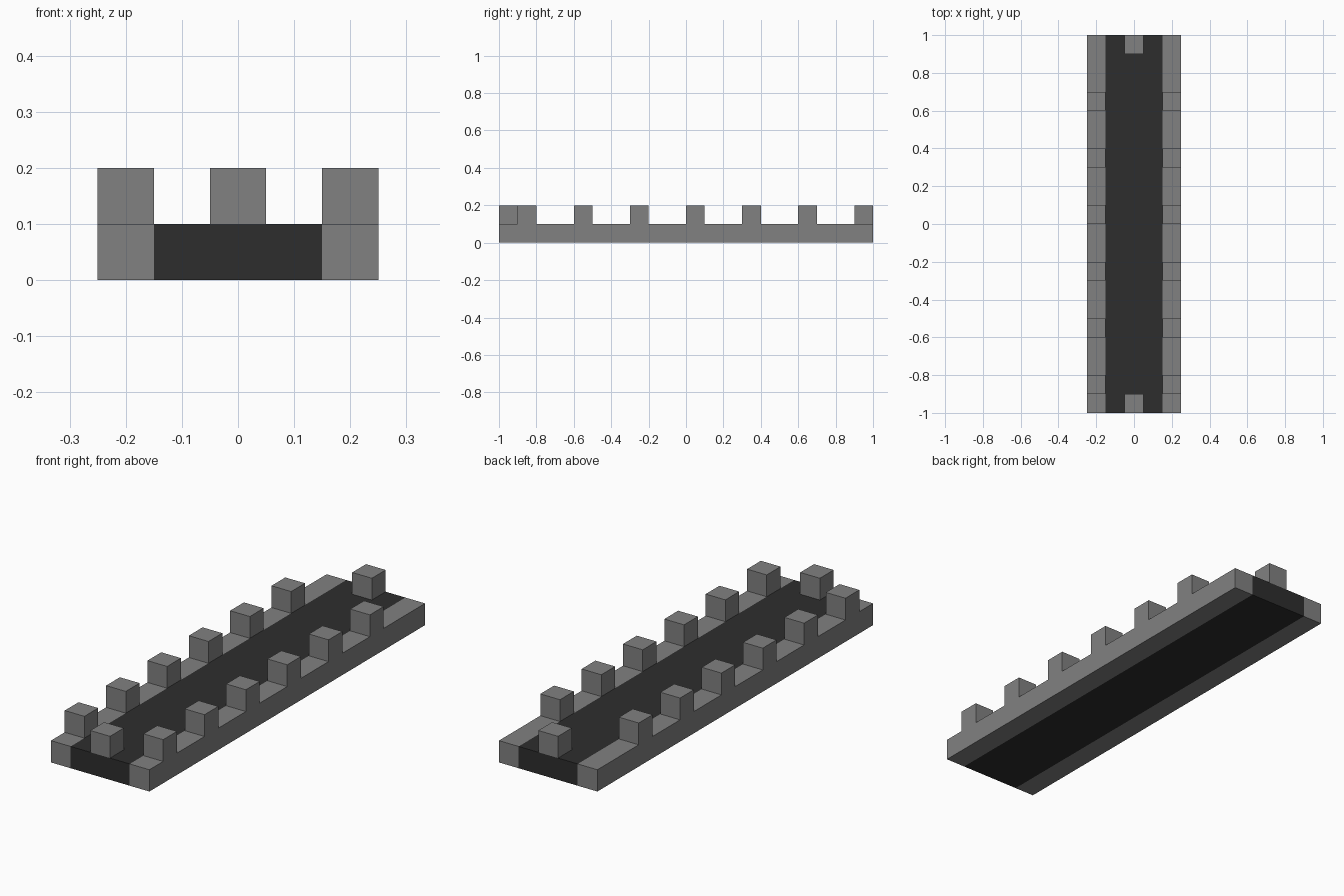
import bpy

old = bpy.data.objects.get("Cube")
if old:
    bpy.data.objects.remove(old, do_unlink=True)


def make_material(name, level):
    mat = bpy.data.materials.new(name)
    mat.use_nodes = True
    color = (level, level, level, 1)
    mat.diffuse_color = color
    mat.node_tree.nodes["Principled BSDF"].inputs["Base Color"].default_value = color
    return mat


def box(name, low, high, mat):
    center = [(a + b) / 2 for a, b in zip(low, high)]
    bpy.ops.mesh.primitive_cube_add(size=1, location=center)
    obj = bpy.context.object
    obj.name = name
    obj.scale = [b - a for a, b in zip(low, high)]
    bpy.ops.object.transform_apply(location=False, rotation=False, scale=True)
    obj.data.materials.append(mat)
    return obj


stone = make_material("stone grey", 0.22)
asphalt = make_material("dark asphalt", 0.027)

UNIT = 0.1
HALF_ROAD = 0.15

# Road deck
box("road_deck", (-HALF_ROAD, -1, 0), (HALF_ROAD, 1, UNIT), asphalt)

# Kerbs with a row of six blocks on each side
for side, x in (("right", -HALF_ROAD - UNIT), ("left", HALF_ROAD)):
    box(f"{side}_kerb", (x, -1, 0), (x + UNIT, 1, UNIT), stone)
    for i in range(6):
        y = -0.9 + 0.3 * i
        box(f"{side}_block_{i + 1}", (x, y, UNIT), (x + UNIT, y + UNIT, 2 * UNIT), stone)

# Centre blocks at both ends
for end, y in (("front", -1), ("back", 1 - UNIT)):
    box(f"{end}_centre_block", (-UNIT / 2, y, UNIT), (UNIT / 2, y + UNIT, 2 * UNIT), stone)
